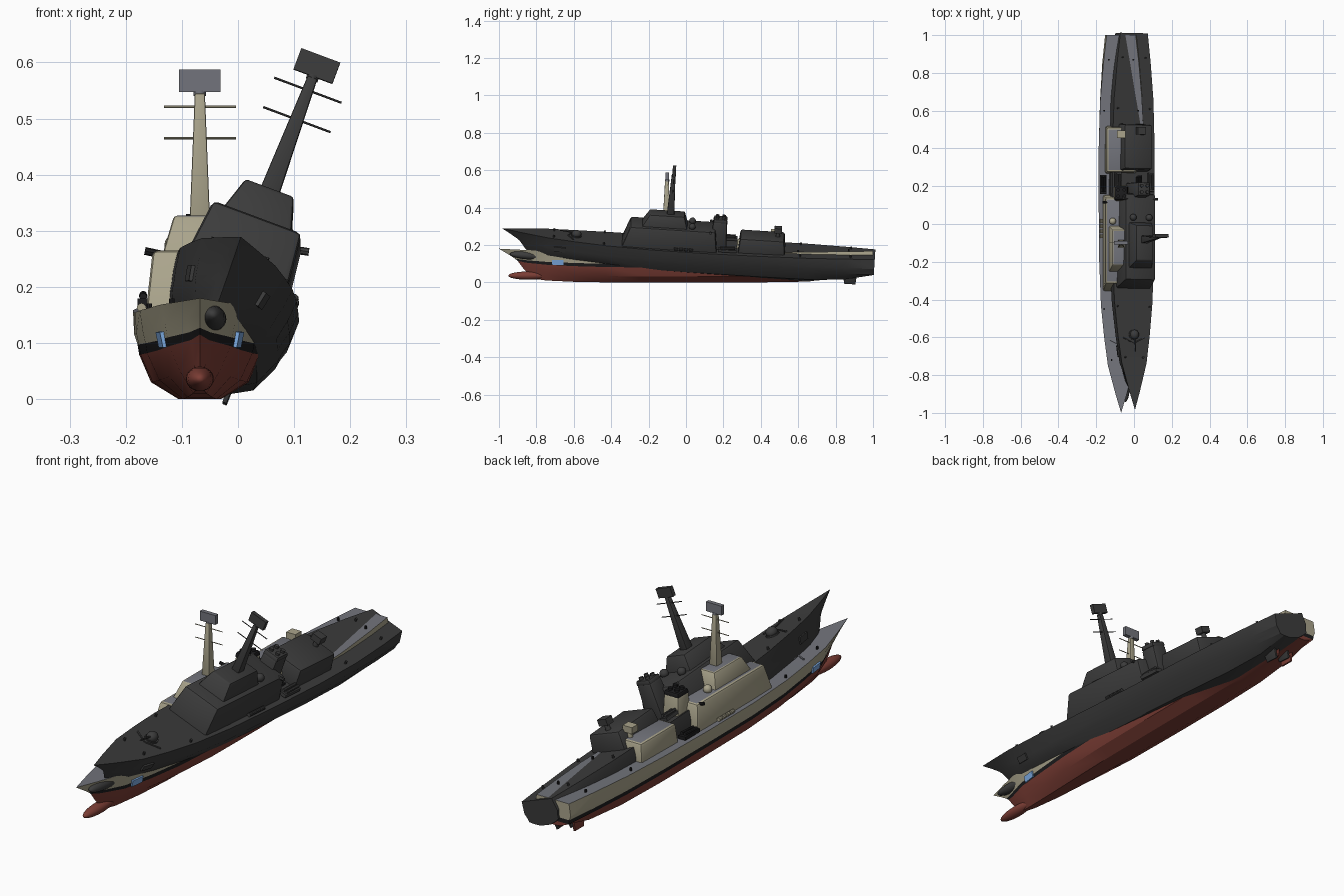
import bpy, bmesh, math
from mathutils import Matrix, Vector

if "Cube" in bpy.data.objects:
    bpy.data.objects.remove(bpy.data.objects["Cube"])

COL = {"tan": (.40, .37, .26), "deck_grey": (.17, .175, .2), "hull_red": (.2, .047, .035),
       "black": (.012, .012, .013), "blue": (.2, .4, .75), "dark_grey": (.045, .045, .045)}
MAT = {}
for n, c in COL.items():
    MAT[n] = bpy.data.materials.new(n)
    MAT[n].diffuse_color = (*c, 1)


class Ship:
    def __init__(self, prefix, matrix, single=None):
        self.prefix, self.matrix, self.single = prefix, matrix, single

    def add(self, name, bm, mats, rule=None, angle=30):
        bm.normal_update()
        if rule:
            for f in bm.faces:
                f.material_index = rule(f)
        me = bpy.data.meshes.new(name)
        bm.to_mesh(me)
        bm.free()
        for m in mats:
            me.materials.append(MAT[self.single or m])
        me.shade_smooth()
        me.set_sharp_from_angle(angle=math.radians(angle))
        ob = bpy.data.objects.new(self.prefix + "_" + name, me)
        bpy.context.collection.objects.link(ob)
        ob.matrix_world = self.matrix
        return ob

    # tapered, slightly bevelled block; top faces may take a second colour
    def block(self, name, wb, wt, yb, yt, z0, z1, mat, top=None, x=0, bevel=.006):
        bm = bmesh.new()
        lo = [bm.verts.new((x + sx * wb, y, z0)) for sx, y in ((-1, yb[0]), (1, yb[0]), (1, yb[1]), (-1, yb[1]))]
        hi = [bm.verts.new((x + sx * wt, y, z1)) for sx, y in ((-1, yt[0]), (1, yt[0]), (1, yt[1]), (-1, yt[1]))]
        bm.faces.new(lo[::-1])
        bm.faces.new(hi)
        for i in range(4):
            j = (i + 1) % 4
            bm.faces.new((lo[i], lo[j], hi[j], hi[i]))
        if bevel:
            bmesh.ops.bevel(bm, geom=bm.edges[:], offset=bevel, segments=2, profile=.5, affect='EDGES')
        self.add(name, bm, [mat, top or mat], lambda f: 1 if f.normal.z > .95 else 0)

    def box(self, name, c, s, mat):
        self.block(name, s[0] / 2, s[0] / 2, (c[1] - s[1] / 2, c[1] + s[1] / 2),
                   (c[1] - s[1] / 2, c[1] + s[1] / 2), c[2] - s[2] / 2, c[2] + s[2] / 2, mat, x=c[0], bevel=0)

    # cylinder or cone between two points
    def rod(self, name, a, b, r1, r2, mat, seg=12):
        a, b = Vector(a), Vector(b)
        d = b - a
        m = Matrix.Translation((a + b) / 2) @ d.to_track_quat('Z', 'Y').to_matrix().to_4x4()
        bm = bmesh.new()
        bmesh.ops.create_cone(bm, cap_ends=True, segments=seg, radius1=r1, radius2=r2, depth=d.length, matrix=m)
        self.add(name, bm, [mat])

    def ball(self, name, c, s, mat):
        bm = bmesh.new()
        m = Matrix.Translation(c) @ Matrix.Diagonal((*s, 1))
        bmesh.ops.create_uvsphere(bm, u_segments=20, v_segments=12, radius=1, matrix=m)
        self.add(name, bm, [mat], angle=60)


# hull stations: y, keel z, half widths at deck, knuckle, waterline, bilge, flat bottom
STATIONS = [(-1, .03, 0, 0, 0, 0, 0), (-.9, .02, .03, .022, .016, .010, .004),
            (-.75, .01, .07, .062, .055, .035, .012), (-.6, .003, .09, .084, .075, .055, .022),
            (-.43, 0, .107, .102, .094, .072, .03), (-.2, 0, .116, .113, .106, .084, .036),
            (.1, 0, .119, .117, .108, .087, .038), (.4, 0, .119, .117, .108, .087, .038),
            (.65, .004, .111, .112, .103, .08, .034), (.85, .03, .094, .1, .09, .068, .03),
            (1, .06, .077, .085, .075, .055, .025)]
RAKE = (0, .05, .085, .1, .13, .17, .18)


def deck_z(y):
    return .153 + .027 * max(0, -y) ** 2 + .014 * max(0, y)


def section(st):
    y, kz, wd, wk, ww, wb, wf = st
    b = max(0, -y)
    t = max(0, (-y - .7) / .3) ** 2
    zs = (deck_z(y), .115 + .035 * b * b, .097 + .03 * b ** 3, .079 + .036 * b ** 3,
          max(.03 + .045 * b ** 3, kz + .01), kz, kz)
    ws = (wd, wk, ww + .003 * (ww > 0), ww, wb, wf, 0)
    return [(w, y + r * t, z) for w, r, z in zip(ws, RAKE, zs)]


def build_hull(s):
    bm = bmesh.new()
    rows = [[[bm.verts.new((sx * x, y, z)) for x, y, z in section(st)] for sx in (-1, 1)] for st in STATIONS]
    colour = (0, 0, 1, 2, 2, 2)

    def face(vs, m):
        bm.faces.new(vs).material_index = m
    for p, q in zip(rows, rows[1:]):
        for k in range(6):
            face((p[0][k], q[0][k], q[0][k + 1], p[0][k + 1]), colour[k])
            face((p[1][k], p[1][k + 1], q[1][k + 1], q[1][k]), colour[k])
        face((p[0][0], p[1][0], q[1][0], q[0][0]), 3)
    L, R = rows[-1]
    for k in range(6):
        face((L[k], R[k], R[k + 1], L[k + 1]), colour[k])
    bmesh.ops.remove_doubles(bm, verts=bm.verts[:], dist=.0002)
    bmesh.ops.recalc_face_normals(bm, faces=bm.faces[:])
    s.add("hull", bm, ["tan", "black", "hull_red", "deck_grey"], angle=25)


def build_ship(s):
    build_hull(s)
    s.ball("bow_bulb", (0, -.845, .036), (.025, .105, .022), "hull_red")
    # superstructure tiers and hangar
    s.block("main_superstructure", .098, .084, (-.36, .155), (-.315, .14), .14, .265, "tan", "deck_grey", bevel=.01)
    s.block("bridge_tier", .066, .046, (-.255, -.01), (-.215, -.03), .26, .327, "tan", "deck_grey")
    s.block("hangar", .086, .077, (.265, .52), (.275, .51), .14, .235, "tan", "deck_grey", bevel=.01)
    # mast, yardarms and radar
    s.block("mast", .018, .009, (-.125, -.085), (-.112, -.092), .32, .545, "tan", bevel=.003)
    for i, z in enumerate((.465, .521)):
        s.rod(f"yardarm_{i}", (-.064, -.1, z), (.064, -.1, z), .002, .002, "tan", 6)
    s.rod("radar_post", (0, -.1, .54), (0, -.1, .55), .011, .011, "deck_grey")
    s.box("radar_panel", (0, -.1, .567), (.074, .018, .04), "deck_grey")
    # funnel with exhausts
    s.block("funnel", .042, .035, (.115, .205), (.125, .2), .14, .305, "tan", bevel=.01)
    s.block("funnel_cap", .036, .033, (.125, .2), (.13, .198), .3, .32, "black", bevel=.005)
    for i in range(4):
        x, y = (i % 2 - .5) * .032, .147 + (i // 2) * .034
        s.rod(f"exhaust_{i}", (x, y, .31), (x, y, .33), .009, .009, "black")
    # aft close-defence mount
    s.rod("aft_mount_post", (0, .475, .23), (0, .475, .26), .012, .01, "tan")
    s.box("aft_mount_box", (0, .475, .272), (.044, .04, .028), "tan")
    # bow gun and breakwater
    s.rod("gun_base", (0, -.6, .155), (0, -.6, .168), .028, .028, "deck_grey", 16)
    s.ball("gun_turret", (0, -.6, .175), (.023, .026, .022), "tan")
    s.rod("gun_barrel", (0, -.61, .182), (0, -.69, .19), .004, .003, "black", 8)
    for sx in (-1, 1):
        n = "right" if sx > 0 else "left"
        s.rod(f"breakwater_{n}", (0, -.645, .165), (sx * .06, -.615, .165), .004, .004, "deck_grey", 6)
        # domes, wing sensors, launchers
        s.ball(f"dome_{n}", (sx * .045, .015, .275), (.018, .018, .018), "tan")
        s.rod(f"wing_sensor_{n}", (sx * .07, .115, .258), (sx * .098, .115, .264), .007, .007, "black", 8)
        s.box(f"launcher_{n}", (sx * .094, .21, .172), (.034, .1, .014), "black")
        for k in range(2):
            s.rod(f"launcher_tube_{n}_{k}", (sx * (.086 + .015 * k), .17, .182),
                  (sx * (.086 + .015 * k), .25, .186), .007, .007, "black", 8)
        # life rafts
        for k in range(4):
            y = -.065 + .027 * k
            s.rod(f"life_raft_{n}_{k}", (sx * .104, y - .01, .163), (sx * .104, y + .01, .163), .008, .008, "tan", 10)
        # deck bitts
        for k, (x, y) in enumerate(((.05, -.72), (.09, -.45), (.09, .6), (.065, .87))):
            s.rod(f"bitt_{n}_{k}", (sx * x, y, deck_z(y) - .005), (sx * x, y, deck_z(y) + .012), .005, .005, "black", 8)
        # blue bow plate and rudder
        bm = bmesh.new()
        m = (Matrix.Translation((sx * .0685, -.685, .106)) @ Matrix.Rotation(sx * -.13, 4, 'Z')
             @ Matrix.Rotation(sx * .2, 4, 'Y') @ Matrix.Diagonal((.008, .06, .028, 1)))
        bmesh.ops.create_cube(bm, size=1, matrix=m)
        s.add(f"bow_plate_{n}", bm, ["blue"])
        s.block(f"rudder_{n}", .004, .005, (.845, .905), (.835, .91), .003, .06, "hull_red", x=sx * .035, bevel=.001)


# upright painted ship, and a rolled and pitched single-colour copy
build_ship(Ship("painted_ship", Matrix.Translation((-.068, 0, 0))))
tilt = (Matrix.Translation((-.058, .003, .057)) @ Matrix.Rotation(-.064, 4, 'X')
        @ Matrix.Rotation(math.radians(20.5), 4, 'Y'))
build_ship(Ship("dark_ship", tilt, "dark_grey"))

for m in bpy.data.materials:
    if m.users and not m.is_grease_pencil:
        m.use_nodes = True
        m.node_tree.nodes["Principled BSDF"].inputs["Base Color"].default_value = m.diffuse_color
